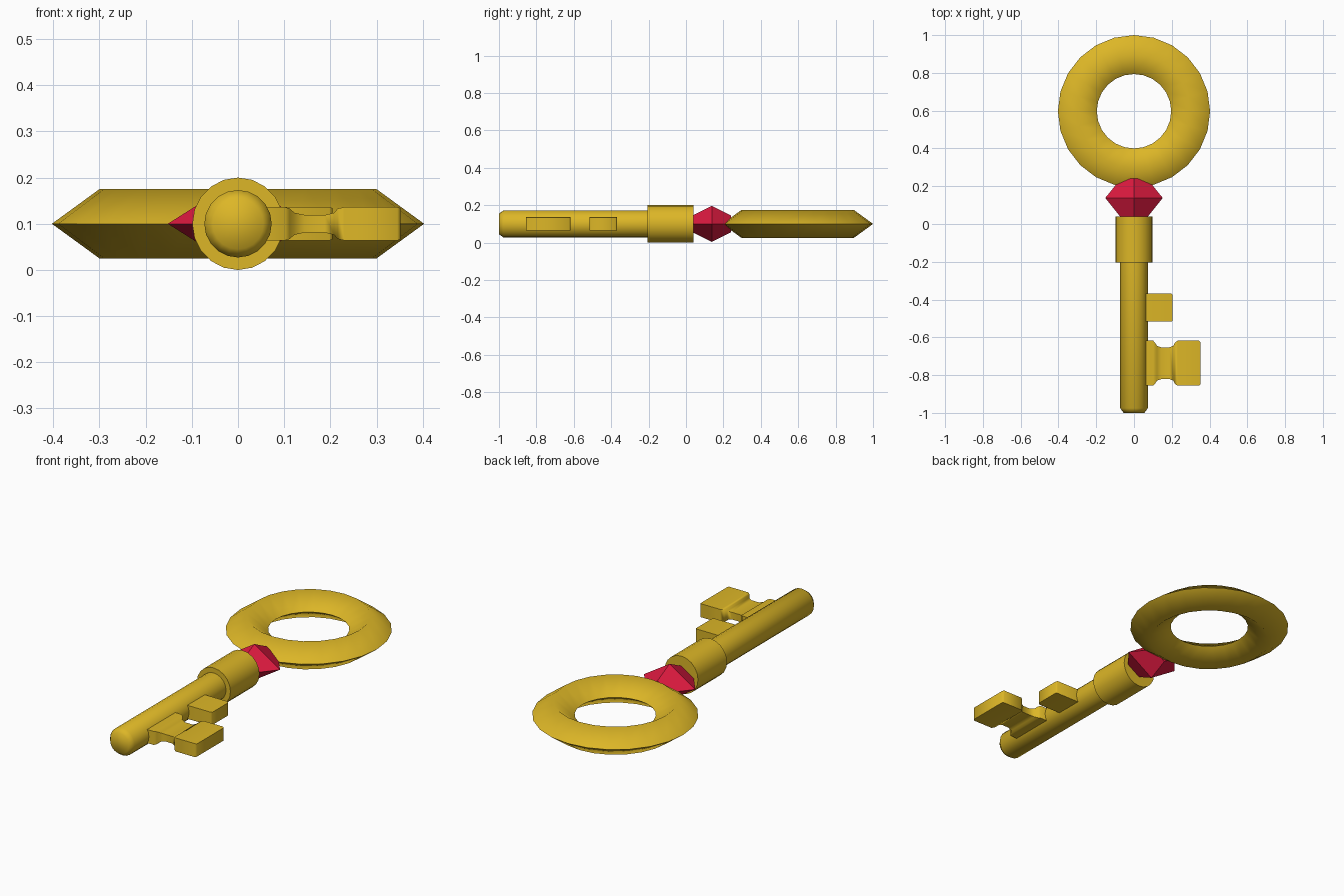
import bpy, math
from math import sin, cos, pi

if "Cube" in bpy.data.objects:
    bpy.data.objects.remove(bpy.data.objects["Cube"])

Z = 0.1  # height of the key's centre line


def material(name, color):
    m = bpy.data.materials.new(name)
    m.diffuse_color = color
    m.use_nodes = True
    m.node_tree.nodes["Principled BSDF"].inputs["Base Color"].default_value = m.diffuse_color
    return m


gold = material("gold", (0.72, 0.47, 0.02, 1))
red = material("red", (0.72, 0.01, 0.05, 1))


def loft(name, rings, mat, angle, closed=False):
    """Skin a list of equal-length rings, capped unless closed on itself."""
    n, k = len(rings[0]), len(rings)
    verts = [p for r in rings for p in r]
    faces = []
    for i in range(k if closed else k - 1):
        a, b = i * n, (i + 1) % k * n
        faces += [(a + j, a + (j + 1) % n, b + (j + 1) % n, b + j) for j in range(n)]
    if not closed:
        faces += [tuple(range(n))[::-1], tuple(range((k - 1) * n, k * n))]
    me = bpy.data.meshes.new(name)
    me.from_pydata(verts, [], faces)
    me.materials.append(mat)
    ob = bpy.data.objects.new(name, me)
    bpy.context.collection.objects.link(ob)
    bpy.ops.object.select_all(action='DESELECT')
    ob.select_set(True)
    bpy.context.view_layer.objects.active = ob
    bpy.ops.object.mode_set(mode='EDIT')
    bpy.ops.mesh.select_all(action='SELECT')
    bpy.ops.mesh.normals_make_consistent(inside=False)
    bpy.ops.object.mode_set(mode='OBJECT')
    bpy.ops.object.shade_smooth_by_angle(angle=math.radians(angle))
    return ob


def along_y(name, stations, n, mat, angle):
    """Body along y from (y, x radius, z radius) stations."""
    loft(name, [[(rx * cos(2 * pi * j / n), y, Z + rz * sin(2 * pi * j / n))
                 for j in range(n)] for y, rx, rz in stations], mat, angle)


def tooth(name, yc, stations):
    """Rectangular bit along x from (x, y half width, z half height) stations."""
    loft(name, [[(x, yc + sy * hy, Z + sz * hz)
                 for sy, sz in ((-1, -1), (1, -1), (1, 1), (-1, 1))]
                for x, hy, hz in stations], gold, 50)


# Ring handle: diamond section swept round 24 steps
section = [(0.403, 0), (0.3, 0.075), (0.197, 0), (0.3, -0.075)]
loft("ring_handle", [[(r * cos(2 * pi * i / 24), 0.597 + r * sin(2 * pi * i / 24), Z + h)
                      for r, h in section] for i in range(24)], gold, 90, closed=True)

# Four-sided gem
along_y("gem", [(0.035, 0.07, 0.045), (0.138, 0.152, 0.096), (0.24, 0.07, 0.045)], 4, red, 30)

# Collar and shaft
along_y("collar", [(-0.205, 0.099, 0.1), (0.04, 0.099, 0.1)], 20, gold, 40)
along_y("shaft", [(-1.0, 0.055, 0.055), (-0.975, 0.073, 0.073), (-0.19, 0.073, 0.073)], 20, gold, 60)

# Teeth
tooth("small_tooth", -0.443, [(0.03, 0.074, 0.036), (0.198, 0.074, 0.036), (0.205, 0.067, 0.034)])
tooth("large_tooth", -0.737, [
    (0.03, 0.119, 0.036), (0.102, 0.119, 0.036), (0.112, 0.108, 0.033),
    (0.122, 0.092, 0.024), (0.145, 0.084, 0.019), (0.188, 0.084, 0.019),
    (0.208, 0.092, 0.024), (0.216, 0.108, 0.033), (0.23, 0.119, 0.036),
    (0.345, 0.119, 0.036), (0.352, 0.112, 0.034)])
